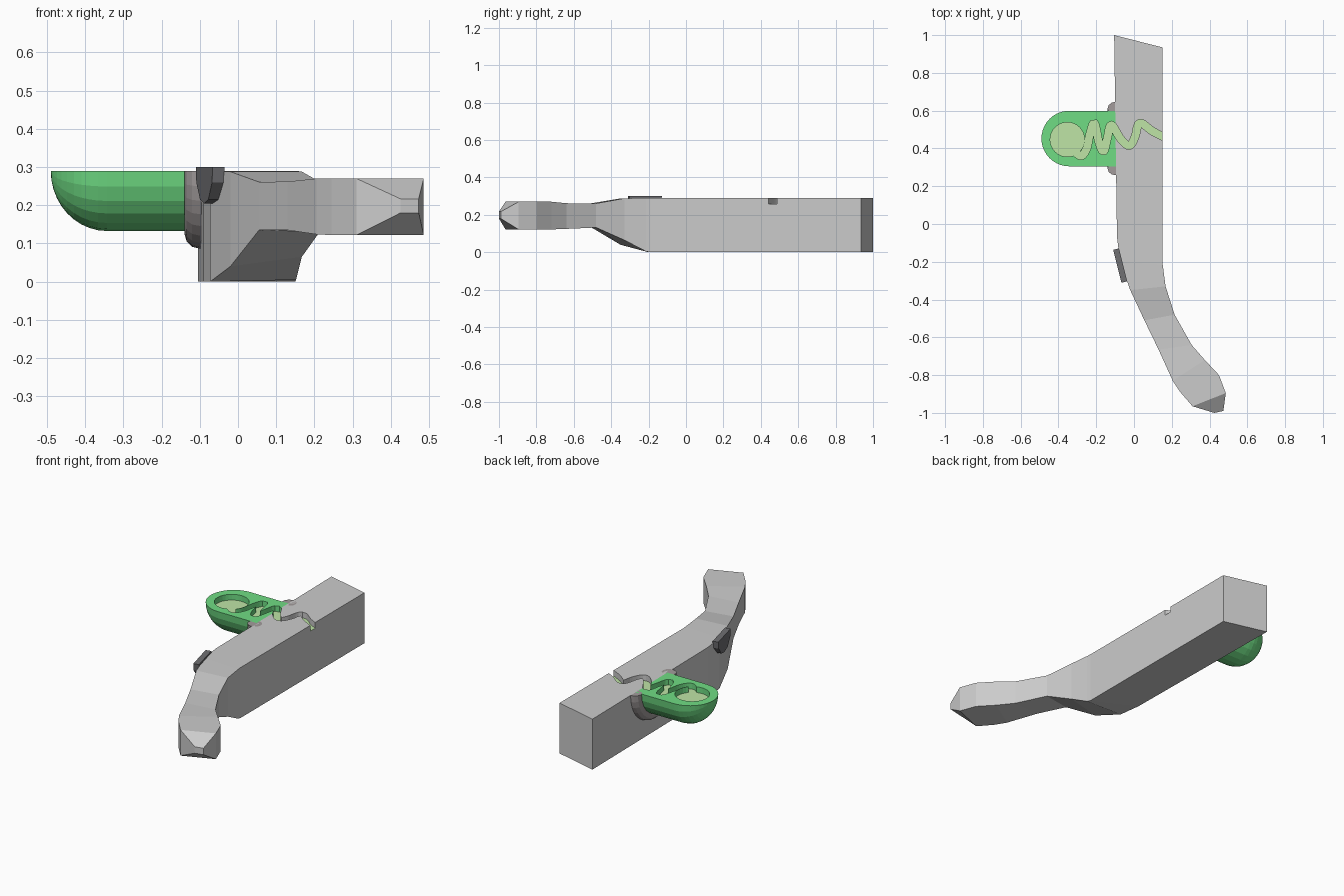
import bpy, bmesh
from math import sin, cos, pi
from mathutils import Vector

if "Cube" in bpy.data.objects:
    bpy.data.objects.remove(bpy.data.objects["Cube"])

FLOOR = 0.257
TOP = 0.29


def material(name, rgb):
    m = bpy.data.materials.new(name)
    m.diffuse_color = (*rgb, 1)
    m.use_nodes = True
    m.node_tree.nodes["Principled BSDF"].inputs["Base Color"].default_value = m.diffuse_color
    return m


def loft(name, rings, mat=None):
    """Skin a closed solid through rings of equal point count."""
    bm = bmesh.new()
    rows = [[bm.verts.new(p) for p in ring] for ring in rings]
    n = len(rows[0])
    for a, b in zip(rows, rows[1:]):
        for i in range(n):
            j = (i + 1) % n
            bm.faces.new((a[i], a[j], b[j], b[i]))
    bm.faces.new(rows[0][::-1])
    bm.faces.new(rows[-1])
    bmesh.ops.recalc_face_normals(bm, faces=bm.faces)
    me = bpy.data.meshes.new(name)
    bm.to_mesh(me)
    bm.free()
    ob = bpy.data.objects.new(name, me)
    bpy.context.collection.objects.link(ob)
    if mat:
        me.materials.append(mat)
    return ob


def carve(ob, cutter):
    mod = ob.modifiers.new("carve", 'BOOLEAN')
    mod.operation = 'DIFFERENCE'
    mod.solver = 'EXACT'
    mod.use_self = True
    mod.object = cutter
    bpy.context.view_layer.objects.active = ob
    bpy.ops.object.modifier_apply(modifier=mod.name)


def paint_floor(ob, mat):
    """Colour the recessed floor of the carved channel."""
    ob.data.materials.append(mat)
    idx = len(ob.data.materials) - 1
    for p in ob.data.polygons:
        if p.center.y > 0 and abs(p.center.z - FLOOR) < 0.002 and abs(p.normal.z) > 0.9:
            p.material_index = idx


def smooth_path(pts, steps=6):
    """Catmull-Rom curve through the points."""
    p = [Vector(q) for q in pts]
    p = [p[0]] + p + [p[-1]]
    out = []
    for a, b, c, d in zip(p, p[1:], p[2:], p[3:]):
        for k in range(steps):
            t = k / steps
            out.append(0.5 * (2 * b + (c - a) * t + (2 * a - 5 * b + 4 * c - d) * t * t
                              + (3 * b - a - 3 * c + d) * t ** 3))
    return out + [p[-1]]


grey = material("body_grey", (0.6, 0.6, 0.6))
mid = material("collar_grey", (0.36, 0.33, 0.33))
dark = material("tab_grey", (0.16, 0.16, 0.17))
green = material("pan_green", (0.16, 0.72, 0.23))
pale = material("liquid_green", (0.52, 0.78, 0.38))

# Body and bent handle: left xy, right xy, left bottom, right bottom, top
stations = [
    (-0.105, 1.0, 0.15, 0.935, 0, 0, 0.29),
    (-0.09, -0.07, 0.15, -0.19, 0, 0, 0.29),
    (-0.073, -0.2, 0.152, -0.215, 0, 0.005, 0.29),
    (-0.02, -0.35, 0.167, -0.33, 0.04, 0.065, 0.288),
    (0.055, -0.51, 0.215, -0.48, 0.135, 0.132, 0.261),
    (0.13, -0.665, 0.305, -0.64, 0.135, 0.125, 0.262),
    (0.205, -0.83, 0.375, -0.72, 0.124, 0.122, 0.27),
    (0.245, -0.89, 0.45, -0.80, 0.122, 0.122, 0.27),
    (0.31, -0.965, 0.486, -0.895, 0.122, 0.122, 0.27),
    (0.425, -1.0, 0.473, -0.99, 0.18, 0.18, 0.217),
]
body = loft("body", [[(lx, ly, lb), (rx, ry, rb), (rx, ry, t), (lx, ly, t)]
                     for lx, ly, rx, ry, lb, rb, t in stations], grey)

# Pan: half capsule, flat on top
CX, CY, R = -0.343, 0.4525, 0.147


def half_ring(x, r):
    return [(x, CY + r * cos(pi * k / 12), TOP - 1.07 * r * sin(pi * k / 12))
            for k in range(13)]


pan_rings = [half_ring(CX - R * cos(a), R * sin(a))
             for a in [0.03] + [k * pi / 20 for k in range(1, 11)]]
pan = loft("pan", pan_rings + [half_ring(-0.096, R)], green)

# Collar: half torus where the pan meets the body
collar = []
for k in range(17):
    a = pi * k / 16
    ring = []
    for j in range(12):
        b = 2 * pi * j / 12
        r = 0.157 + 0.037 * cos(b)
        ring.append((-0.1 + 0.04 * sin(b), CY + r * cos(a), TOP - 1.05 * r * sin(a)))
    collar.append(ring)
loft("collar", collar, mid)

# Channel cutters: winding groove and round pool
path = smooth_path([(0.18, 0.45), (0.10, 0.49), (0.03, 0.535), (0.005, 0.46), (-0.025, 0.415),
                    (-0.07, 0.45), (-0.12, 0.525), (-0.14, 0.46), (-0.16, 0.385),
                    (-0.185, 0.43), (-0.21, 0.535), (-0.235, 0.47), (-0.25, 0.40),
                    (-0.28, 0.36), (-0.315, 0.385)])
rings = []
for i, p in enumerate(path):
    d = (path[min(i + 1, len(path) - 1)] - path[max(i - 1, 0)]).normalized()
    n = Vector((-d.y, d.x)) * 0.02
    a, b = p + n, p - n
    rings.append([(a.x, a.y, FLOOR), (b.x, b.y, FLOOR), (b.x, b.y, 0.35), (a.x, a.y, 0.35)])
groove = loft("groove_cutter", rings)
pool = loft("pool_cutter", [[(-0.353 + 0.091 * cos(pi * k / 16), 0.447 + 0.091 * sin(pi * k / 16), z)
                             for k in range(32)] for z in (FLOOR, 0.36)])

carve(body, groove)
carve(pan, groove)
carve(pan, pool)
for ob in (body, pan):
    paint_floor(ob, pale)
for c in (groove, pool):
    bpy.data.objects.remove(c)

# Side tab: thin plate with chamfered lower edge, set along the bend
u = Vector((0.045, -0.18)).normalized()
w = Vector((-u.y, u.x))
mid_pt = Vector((-0.073, -0.22))
profile = [(-0.09, 0.30), (-0.085, 0.26), (-0.045, 0.215), (0, 0.205),
           (0.045, 0.215), (0.085, 0.26), (0.09, 0.30)]
tab = []
for side in (-0.016, 0.016):
    ring = []
    for s, z in profile:
        q = mid_pt + u * s + w * side
        ring.append((q.x, q.y, z))
    tab.append(ring)
loft("side_tab", tab, dark)
